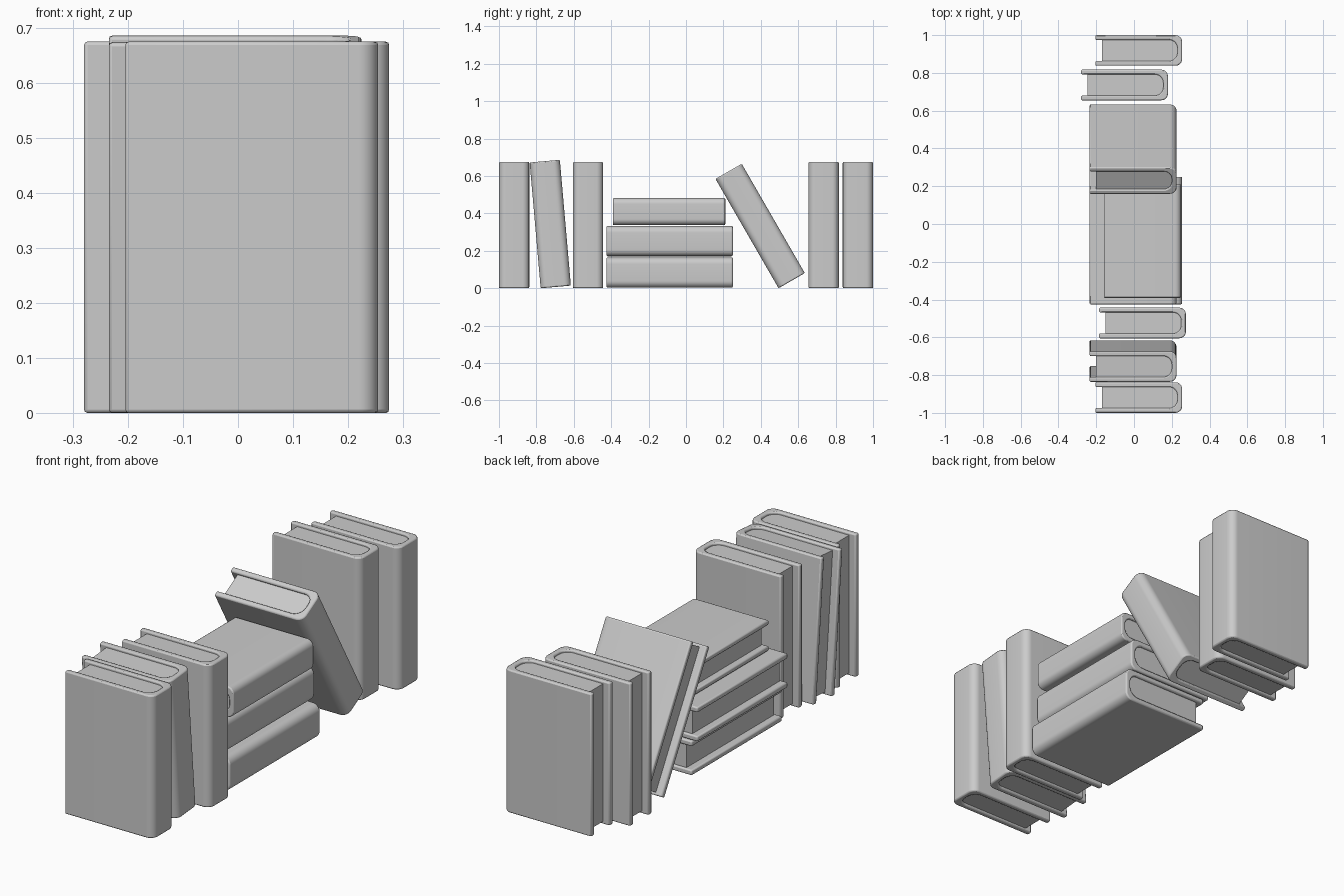
import bpy, bmesh
from math import sin, cos, pi, radians

if "Cube" in bpy.data.objects:
    bpy.data.objects.remove(bpy.data.objects["Cube"])

W, T, H = 0.46, 0.162, 0.675      # book depth (x), thickness (y), height (z)
COVER = 0.025                     # cover board thickness
RECESS_X, RECESS_Z = 0.035, 0.012 # how far the pages sit inside the cover


def rounded_end(x, y0, y1, r, n=8):
    """Points going round the two spine corners, from side y0 to side y1."""
    pts = []
    for cy, start in ((y0 + r, -pi / 2), (y1 - r, 0)):
        for i in range(n + 1):
            a = start + i * pi / 2 / n
            pts.append((x - r + r * cos(a), cy + r * sin(a)))
    return pts


def extrude_profile(name, pts, z0, z1):
    bm = bmesh.new()
    face = bm.faces.new([bm.verts.new((x, y, z0)) for x, y in pts])
    res = bmesh.ops.extrude_face_region(bm, geom=[face])
    verts = [v for v in res["geom"] if isinstance(v, bmesh.types.BMVert)]
    bmesh.ops.translate(bm, verts=verts, vec=(0, 0, z1 - z0))
    bmesh.ops.recalc_face_normals(bm, faces=bm.faces)
    mesh = bpy.data.meshes.new(name)
    bm.to_mesh(mesh)
    bm.free()
    return mesh


# Cover: U-shaped profile with a rounded spine
outer = [(0, 0)] + rounded_end(W, 0, T, 0.036) + [(0, T)]
inner = [(0, COVER)] + rounded_end(W - COVER, COVER, T - COVER, 0.045) + [(0, T - COVER)]
cover_mesh = extrude_profile("cover", outer + inner[::-1], 0, H)

# Page block: fills the U, slightly sunk into the cover
e = 0.002
pages = ([(RECESS_X, COVER - e)]
         + rounded_end(W - COVER + e, COVER - e, T - COVER + e, 0.046)
         + [(RECESS_X, T - COVER + e)])
pages_mesh = extrude_profile("pages", pages, RECESS_Z, H - RECESS_Z)


def book(name, loc, tilt=0, scale=1):
    for part, mesh in (("cover", cover_mesh), ("pages", pages_mesh)):
        ob = bpy.data.objects.new(f"{name}_{part}", mesh.copy())
        bpy.context.collection.objects.link(ob)
        ob.location = loc
        ob.rotation_euler = (radians(tilt), 0, 0)
        ob.scale = (scale,) * 3
        if part == "cover":
            bev = ob.modifiers.new("edge_bevel", "BEVEL")
            bev.width = 0.006
            bev.segments = 2
            bev.limit_method = "ANGLE"
            bev.angle_limit = radians(40)
        bpy.ops.object.select_all(action="DESELECT")
        ob.select_set(True)
        bpy.context.view_layer.objects.active = ob
        bpy.ops.object.shade_smooth_by_angle(angle=radians(30))


# Upright books
for i, (x, y) in enumerate([(-0.205, -1.0), (-0.185, -0.605), (-0.28, 0.655), (-0.205, 0.838)]):
    book(f"upright_book_{i + 1}", (x, y, 0))

# Leaning books
book("tilted_book", (-0.235, -0.777, 0), 5)
book("leaning_book", (-0.235, 0.495, 0), 30)

# Stacked books lying flat
book("stack_bottom_book", (-0.205, 0.25, 0.003), 90)
book("stack_middle_book", (-0.235, 0.25, 0.171), 90)
book("stack_top_book", (-0.16, 0.21, 0.338), 90, 0.89)
